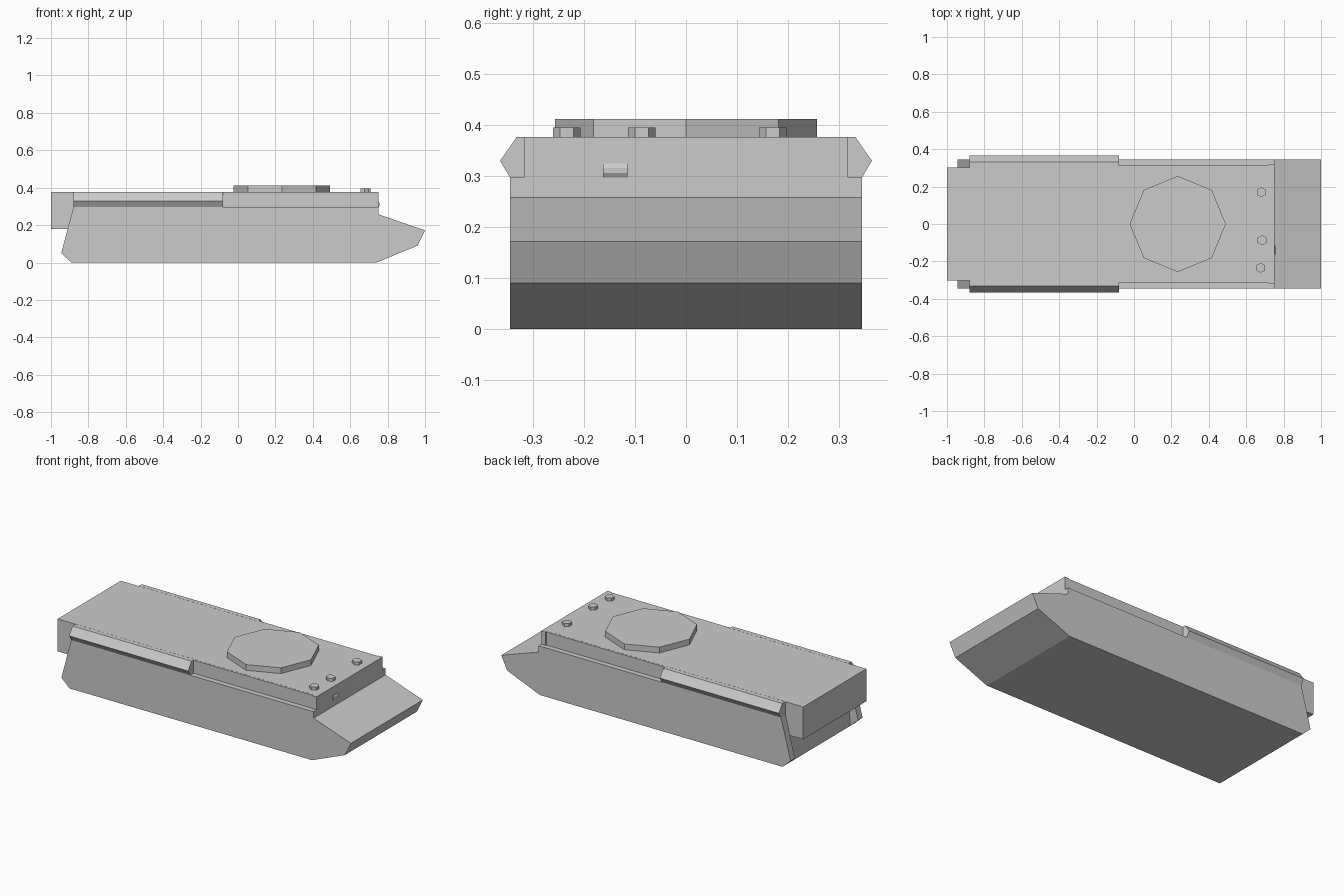
import bpy, math

if "Cube" in bpy.data.objects:
    bpy.data.objects.remove(bpy.data.objects["Cube"])


def prism(name, profile, a, b, axis):
    """Extrude a 2D profile from a to b; axis 'y' takes (x, z), axis 'x' takes (y, z)."""
    def place(p, t):
        return (p[0], t, p[1]) if axis == 'y' else (t, p[0], p[1])
    n = len(profile)
    verts = [place(p, a) for p in profile] + [place(p, b) for p in profile]
    faces = [tuple(range(n)), tuple(range(2 * n - 1, n - 1, -1))]
    faces += [(i, i + n, (i + 1) % n + n, (i + 1) % n) for i in range(n)]
    mesh = bpy.data.meshes.new(name)
    mesh.from_pydata(verts, [], faces)
    obj = bpy.data.objects.new(name, mesh)
    bpy.context.collection.objects.link(obj)
    # consistent outward normals
    import bmesh
    bm = bmesh.new()
    bm.from_mesh(mesh)
    bmesh.ops.recalc_face_normals(bm, faces=bm.faces)
    bm.to_mesh(mesh)
    bm.free()
    return obj


def box_profile(u0, u1, v0, v1):
    return [(u0, v0), (u1, v0), (u1, v1), (u0, v1)]


def disc(name, sides, radius, x, y, z0, z1, turn=0.0):
    bpy.ops.mesh.primitive_cylinder_add(
        vertices=sides, radius=radius, depth=z1 - z0,
        location=(x, y, (z0 + z1) / 2), rotation=(0, 0, turn))
    bpy.context.object.name = name


# Hull with sloped bow
prism("hull", [(-0.89, 0), (0.74, 0), (0.96, 0.09), (1.0, 0.172), (0.75, 0.258),
               (0.75, 0.297), (-0.88, 0.297)], -0.345, 0.345, 'y')

# Upper deck with rear overhang, and slightly wider front plate
prism("upper_deck", [(-1, 0.18), (-0.87, 0.18), (-0.87, 0.29), (0.73, 0.29),
                     (0.73, 0.377), (-1, 0.377)], -0.303, 0.303, 'y')
prism("deck_sides", box_profile(-0.313, 0.313, 0.29, 0.3765), -0.88, 0.72, 'x')
prism("front_plate", box_profile(-0.318, 0.318, 0.29, 0.377), 0.72, 0.75, 'x')

for side, s in (("right", -1), ("left", 1)):
    # Rear flanges beside the recessed back wall
    prism("rear_flange_" + side, [(-0.89, 0), (-0.945, 0.05), (-0.88, 0.297)],
          s * 0.303, s * 0.345, 'y')
    # Side floats
    prism("side_float_" + side,
          [(s * 0.305, 0.297), (s * 0.345, 0.297), (s * 0.365, 0.33),
           (s * 0.332, 0.377), (s * 0.305, 0.377)], -0.88, -0.08, 'x')

# Turret ring and driver periscopes
disc("turret_base", 8, 0.257, 0.234, 0, 0.37, 0.412, math.pi / 2)
for i, (x, y) in enumerate([(0.68, 0.17), (0.685, -0.087), (0.677, -0.234)]):
    disc(f"periscope_{i + 1}", 6, 0.027, x, y, 0.37, 0.395)

# Small rounded vision block on the front plate
prism("vision_block", [(0.74, 0.297), (0.752, 0.297), (0.757, 0.306),
                       (0.757, 0.316), (0.752, 0.325), (0.74, 0.325)],
      -0.163, -0.115, 'y')
